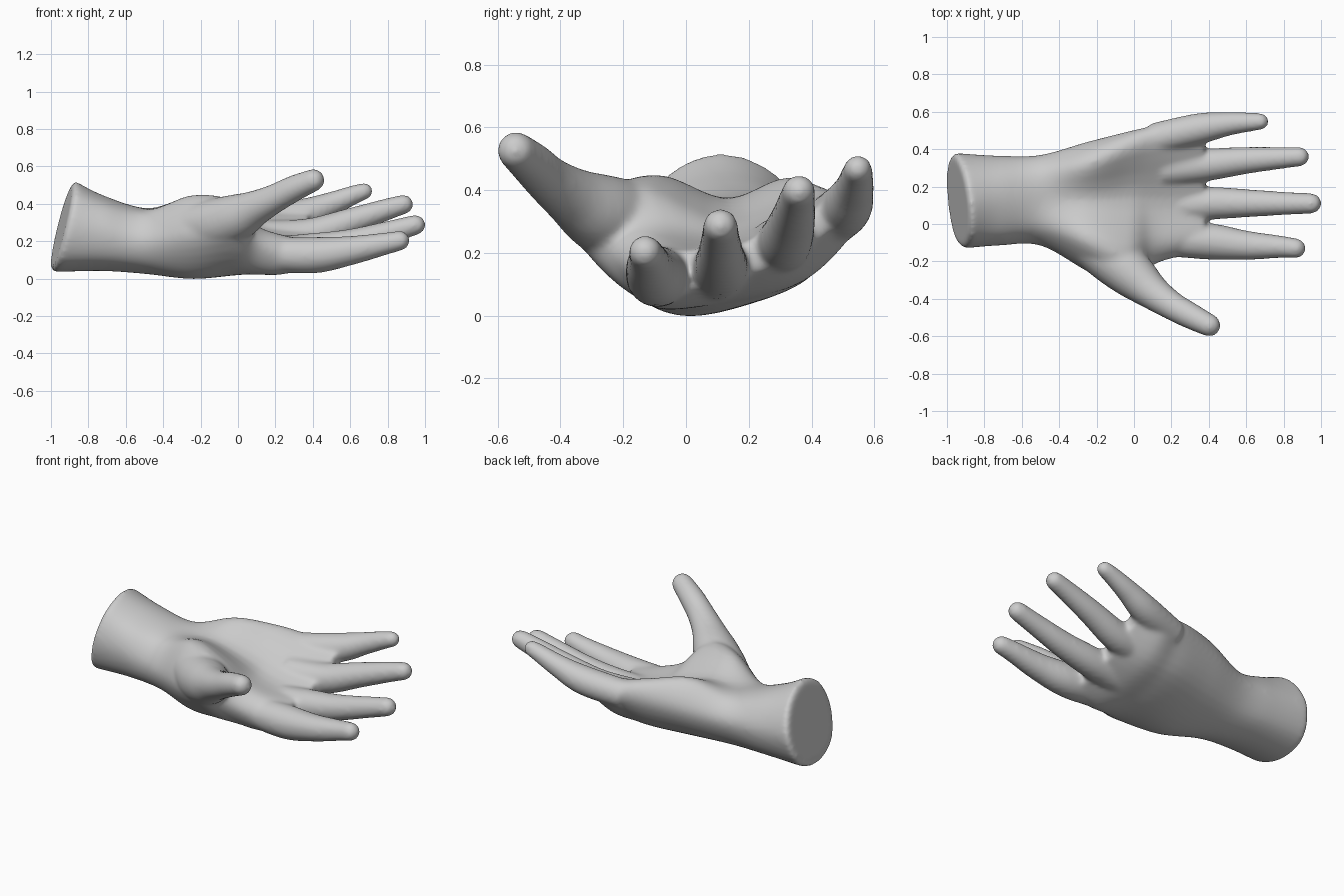
import bpy, bmesh, math
from mathutils import Vector

if "Cube" in bpy.data.objects:
    bpy.data.objects.remove(bpy.data.objects["Cube"])

skin = bpy.data.materials.new("plain grey")
skin.use_nodes = True
GREY = (0.6, 0.6, 0.6, 1)
skin.diffuse_color = GREY
skin.node_tree.nodes["Principled BSDF"].inputs["Base Color"].default_value = GREY


def spline(a, b, c, d, t):
    """Catmull-Rom point between b and c."""
    return 0.5 * (2 * b + (c - a) * t + (2 * a - 5 * b + 4 * c - d) * t * t
                  + (3 * b - a - 3 * c + d) * t ** 3)


def smooth_path(pts, steps, closed=False):
    n = len(pts)
    pick = (lambda i: pts[i % n]) if closed else (lambda i: pts[max(0, min(n - 1, i))])
    out = [spline(pick(i - 1), pick(i), pick(i + 1), pick(i + 2), k / steps)
           for i in range(n if closed else n - 1) for k in range(steps)]
    return out if closed else out + [pts[-1]]


def loft(bm, rings):
    """Skin a list of equal rings and cap both ends."""
    rows = [[bm.verts.new(p) for p in ring] for ring in rings]
    n = len(rows[0])
    for r0, r1 in zip(rows, rows[1:]):
        for i in range(n):
            j = (i + 1) % n
            bm.faces.new((r0[i], r0[j], r1[j], r1[i]))
    bm.faces.new(rows[0][::-1])
    bm.faces.new(rows[-1])


def digit(bm, stations, sides=20):
    """Round tapering tube through (x, y, z, radius) with a domed tip."""
    path = smooth_path([Vector(s) for s in stations], 6)
    end = (path[-1] - path[-2]).to_3d().normalized()
    rad = path[-1].w
    centres = [(p.to_3d(), p.w) for p in path]
    for k in range(1, 7):
        a = k / 6 * math.radians(85)
        centres.append((path[-1].to_3d() + end * rad * math.sin(a), rad * math.cos(a)))
    rings = []
    for i, (c, r) in enumerate(centres):
        t = (centres[min(i + 1, len(centres) - 1)][0] - centres[max(i - 1, 0)][0]).normalized()
        u = t.cross(Vector((0, 0, 1))).normalized()
        v = u.cross(t)
        rings.append([c + r * (u * math.cos(q) + v * math.sin(q))
                      for q in (math.tau * k / sides for k in range(sides))])
    loft(bm, rings)


bm = bmesh.new()

# Wrist and cupped palm: (y, z) sections from the thumb edge round under the back
sections = [
    (-0.93, [(-.13, .28), (-.07, .10), (.12, .035), (.31, .10), (.38, .28), (.29, .45), (.11, .52), (-.06, .45)]),
    (-0.72, [(-.115, .25), (-.06, .10), (.12, .04), (.30, .10), (.365, .26), (.28, .40), (.12, .445), (-.05, .39)]),
    (-0.50, [(-.115, .21), (-.06, .08), (.10, .025), (.29, .095), (.37, .25), (.29, .36), (.13, .375), (-.03, .345)]),
    (-0.25, [(-.255, .25), (-.13, .05), (.05, .0), (.33, .10), (.44, .29), (.33, .44), (.13, .37), (-.10, .445)]),
    (-0.03, [(-.36, .285), (-.17, .065), (.08, .018), (.37, .105), (.495, .30), (.41, .415), (.14, .305), (-.17, .42)]),
    (0.09, [(-.23, .20), (-.125, .04), (.10, .033), (.375, .11), (.52, .30), (.44, .39), (.14, .262), (-.12, .29)]),
    (0.22, [(-.18, .14), (-.10, .025), (.10, .048), (.375, .12), (.54, .285), (.47, .375), (.14, .235), (-.10, .235)]),
    (0.38, [(-.15, .12), (-.09, .05), (.10, .105), (.32, .175), (.49, .31), (.45, .355), (.15, .22), (-.08, .20)]),
]
loops = []
for i, (x, yz) in enumerate(sections):
    # the wrist end is a slanted cut
    ring = [Vector((-0.985 + .24 * (z - .04) - .1 * (y - .12) if i == 0 else x, y, z)) for y, z in yz]
    loops.append(smooth_path(ring, 5, closed=True))
rings = list(zip(*[smooth_path(list(line), 6) for line in zip(*loops)]))
# rounded rim at the wrist cut
middle = sum(rings[0], Vector()) / len(rings[0])
rim = [middle + (p - middle) * 0.92 - Vector((.016, 0, 0)) for p in rings[0]]
loft(bm, [rim] + rings)

# Fingers and thumb
digits = {
    "index": [(.15, -.08, .13, .090), (.40, -.093, .125, .098), (.60, -.114, .15, .079),
              (.78, -.122, .185, .061), (.865, -.13, .203, .054)],
    "middle": [(.15, .09, .13, .092), (.40, .11, .155, .089), (.60, .111, .19, .076),
               (.80, .11, .245, .063), (.948, .11, .287, .055)],
    "ring": [(.15, .29, .22, .092), (.38, .315, .235, .088), (.60, .34, .305, .073),
             (.78, .353, .365, .06), (.885, .36, .397, .053)],
    "little": [(.10, .455, .30, .083), (.34, .508, .342, .084), (.50, .535, .40, .065),
               (.62, .545, .448, .052), (.675, .548, .467, .046)],
    "thumb": [(-.25, -.08, .27, .13), (-.12, -.18, .29, .14), (.0, -.28, .33, .125), (.10, -.365, .38, .095),
              (.20, -.435, .43, .078), (.30, -.49, .482, .071), (.403, -.542, .526, .061)],
}
for stations in digits.values():
    digit(bm, stations)

mesh = bpy.data.meshes.new("open_hand")
bmesh.ops.recalc_face_normals(bm, faces=bm.faces[:])
bm.to_mesh(mesh)
bm.free()
mesh.materials.append(skin)
hand = bpy.data.objects.new("open_hand", mesh)
bpy.context.collection.objects.link(hand)

# Fuse the parts into one soft skin
fuse = hand.modifiers.new("fuse", 'REMESH')
fuse.mode = 'VOXEL'
fuse.voxel_size = 0.011
fuse.use_smooth_shade = True
soften = hand.modifiers.new("soften", 'SMOOTH')
soften.factor = 0.5
soften.iterations = 20
